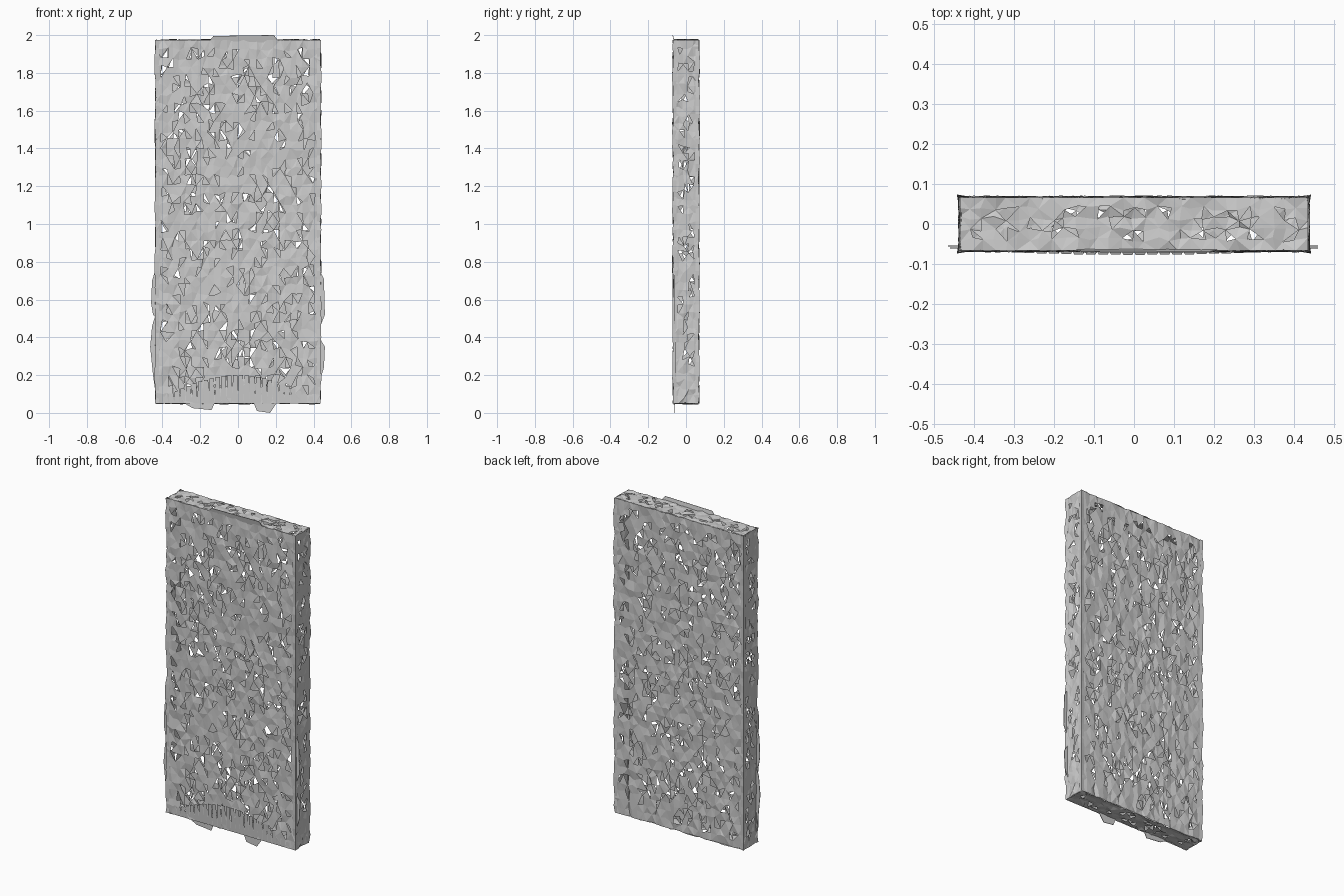
import bpy, bmesh, math, random
from mathutils import Vector

cube = bpy.data.objects.get("Cube")
if cube:
    bpy.data.objects.remove(cube, do_unlink=True)


def make_material(name, value):
    mat = bpy.data.materials.new(name)
    mat.use_nodes = True
    colour = (value, value, value, 1)
    mat.diffuse_color = colour
    mat.node_tree.nodes["Principled BSDF"].inputs["Base Color"].default_value = colour
    return mat


GREY = make_material("woven grey", 0.6)
HALF_W, HALF_D, LOW, HIGH = 0.435, 0.066, 0.05, 1.975
HEIGHT = HIGH - LOW


def finish(bm, name):
    mesh = bpy.data.meshes.new(name)
    bm.to_mesh(mesh)
    bm.free()
    mesh.materials.append(GREY)
    obj = bpy.data.objects.new(name, mesh)
    bpy.context.collection.objects.link(obj)
    return obj


def woven_panel(name, origin, across, up, cols, rows, seed):
    """Crumpled sheet of triangles with small torn holes at the weave knots."""
    rng = random.Random(seed)
    origin, across, up = Vector(origin), Vector(across), Vector(up)
    normal = across.cross(up).normalized()
    step_a, step_u = across / cols, up / rows
    bm = bmesh.new()
    grid = []
    for r in range(rows + 1):
        line = []
        for c in range(cols + 1):
            p = origin + step_a * c + step_u * r
            # interior points wander, border points stay near the slab's edge
            if 0 < c < cols:
                p += step_a * rng.uniform(-0.25, 0.25)
            if 0 < r < rows:
                p += step_u * rng.uniform(-0.25, 0.25)
            p += normal * rng.uniform(-0.005, 0.005)
            line.append(bm.verts.new(p))
        grid.append(line)
    torn = []
    for r in range(rows):
        for c in range(cols):
            a, b = grid[r][c], grid[r][c + 1]
            d, e = grid[r + 1][c], grid[r + 1][c + 1]
            if (r + c) % 2:
                pair = [bm.faces.new((a, b, e)), bm.faces.new((a, e, d))]
            else:
                pair = [bm.faces.new((a, b, d)), bm.faces.new((b, e, d))]
            inside = 0 < r < rows - 1 and 0 < c < cols - 1
            if inside and rng.random() < 0.35:
                torn.append(rng.choice(pair))
    # shrink each chosen triangle and remove its middle
    if torn:
        bmesh.ops.inset_individual(bm, faces=torn, thickness=0.0045)
        bmesh.ops.delete(bm, geom=torn, context='FACES')
    return finish(bm, name)


# Front and back sheets
woven_panel("front_sheet", (-HALF_W, -HALF_D, LOW), (2 * HALF_W, 0, 0),
            (0, 0, HEIGHT), 28, 40, 3)
woven_panel("back_sheet", (HALF_W, HALF_D, LOW), (-2 * HALF_W, 0, 0),
            (0, 0, HEIGHT), 28, 40, 5)

# Side walls
for side, label in ((1, "left"), (-1, "right")):
    woven_panel(label + "_wall", (side * HALF_W, -side * HALF_D, LOW),
                (0, side * 2 * HALF_D, 0), (0, 0, HEIGHT), 5, 48, 11 + side)

# Top and bottom walls
woven_panel("top_wall", (-HALF_W, -HALF_D, HIGH), (2 * HALF_W, 0, 0),
            (0, 2 * HALF_D, 0), 30, 5, 21)
woven_panel("bottom_wall", (-HALF_W, HALF_D, LOW), (2 * HALF_W, 0, 0),
            (0, -2 * HALF_D, 0), 30, 5, 22)

# Rough raised seams on the four upright corners
for sx in (-1, 1):
    for sy in (-1, 1):
        rng = random.Random(40 + 2 * sx + sy)
        bm = bmesh.new()
        previous = None
        count = 44
        for i in range(count + 1):
            z = LOW + HEIGHT * i / count
            out = rng.uniform(0.0, 0.008)
            ring = [bm.verts.new((sx * (HALF_W - 0.016), sy * (HALF_D + out * 0.5), z)),
                    bm.verts.new((sx * (HALF_W + out), sy * (HALF_D + out), z)),
                    bm.verts.new((sx * (HALF_W + out * 0.5), sy * (HALF_D - 0.016), z))]
            if previous:
                for k in range(2):
                    bm.faces.new((previous[k], previous[k + 1], ring[k + 1], ring[k]))
            previous = ring
        bmesh.ops.recalc_face_normals(bm, faces=bm.faces[:])
        finish(bm, ("left" if sx > 0 else "right") + ("_back" if sy > 0 else "_front") + "_seam")


def flap(name, outline, y=-0.06, lean=0.0):
    """Thin loose scrap drawn in the front plane; lean pushes it forward with height."""
    bm = bmesh.new()
    base = outline[0][1]
    bm.faces.new([bm.verts.new((x, y - lean * (z - base), z)) for x, z in outline])
    bmesh.ops.triangulate(bm, faces=bm.faces[:])
    obj = finish(bm, name)
    thick = obj.modifiers.new("thickness", 'SOLIDIFY')
    thick.thickness = 0.003
    thick.offset = 0
    return obj


# Loose scraps along the front edges
flap("right_upper_scrap", [(-0.43, 0.5), (-0.45, 0.52), (-0.46, 0.58),
                           (-0.455, 0.7), (-0.43, 0.78)])
flap("right_lower_scrap", [(-0.43, 0.06), (-0.45, 0.2), (-0.465, 0.35),
                           (-0.455, 0.46), (-0.43, 0.54)], -0.055)
flap("left_upper_scrap", [(0.43, 0.76), (0.455, 0.71), (0.46, 0.52),
                          (0.44, 0.47), (0.42, 0.48)])
flap("left_lower_scrap", [(0.43, 0.4), (0.46, 0.35), (0.455, 0.24),
                          (0.43, 0.16)], -0.055)
flap("top_scrap", [(-0.16, 1.96), (-0.13, 1.995), (0.19, 2.0), (0.22, 1.96)],
     -0.062, 0.2)
flap("bottom_right_scrap", [(-0.3, 0.06), (-0.24, 0.025), (-0.14, 0.015),
                            (-0.12, 0.06)])
flap("bottom_left_scrap", [(0.08, 0.06), (0.1, 0.01), (0.17, 0.0), (0.21, 0.06)])

# Curved hem across the lower front, cut into tapering pleats
bm = bmesh.new()
pleats = 26
for i in range(pleats):
    x0 = -0.4 + 0.8 * i / pleats
    x1 = x0 + 0.8 / pleats
    mid = (x0 + x1) / 2
    top = 0.07 + 0.13 * math.cos(mid * math.pi / 0.84)
    y_top = -0.067 - 0.010 * math.cos(mid * math.pi / 0.84)
    bm.faces.new([bm.verts.new(p) for p in
                  ((x0, -0.068, LOW), (x1, -0.068, LOW),
                   (x1 - 0.004, y_top, top), (x0 + 0.004, y_top, top))])
finish(bm, "lower_hem")
